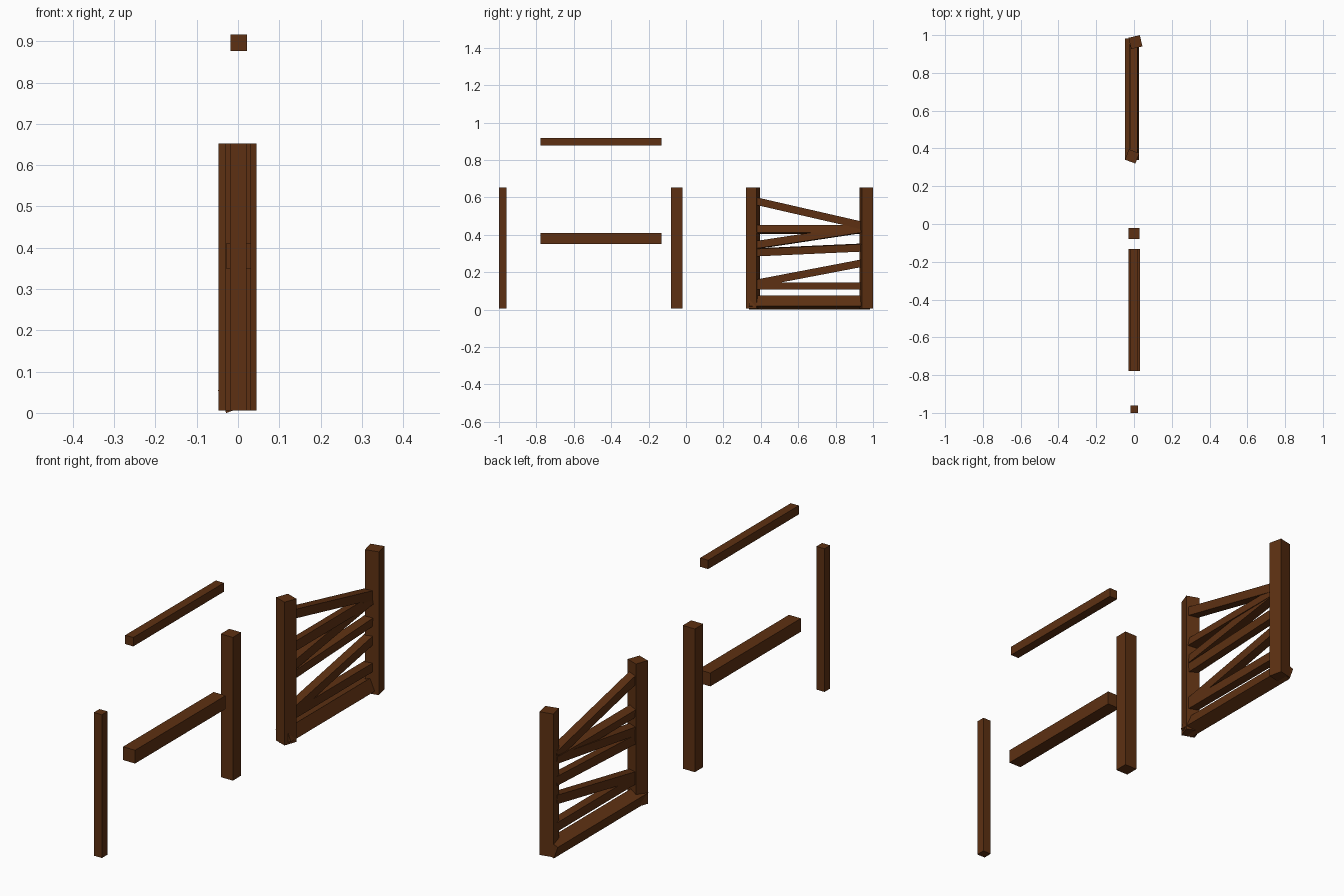
import bpy
from math import radians, atan2, hypot
from mathutils import Matrix, Vector

if "Cube" in bpy.data.objects:
    bpy.data.objects.remove(bpy.data.objects["Cube"])

wood = bpy.data.materials.new("dark_brown_wood")
wood.diffuse_color = (0.11, 0.03, 0.006, 1)
wood.use_nodes = True
wood.node_tree.nodes["Principled BSDF"].inputs["Base Color"].default_value = wood.diffuse_color


def box(name, size, matrix):
    """Square-edged timber with the given size, placed by a matrix."""
    bpy.ops.mesh.primitive_cube_add(size=1)
    ob = bpy.context.object
    ob.name = name
    ob.data.transform(matrix @ Matrix.Diagonal((*size, 1)))
    ob.data.materials.append(wood)
    return ob


def post(name, x, y, width, turn=0):
    m = Matrix.Translation((x, y, 0.329)) @ Matrix.Rotation(radians(turn), 4, 'Z')
    return box(name, (width, width, 0.646), m)


def rail(name, x, start, end, width, roll=0):
    """Timber running along y between two (y, z) points, rolled about its length."""
    dy, dz = end[0] - start[0], end[1] - start[1]
    mid = Vector((x, (start[0] + end[0]) / 2, (start[1] + end[1]) / 2))
    m = (Matrix.Translation(mid) @ Matrix.Rotation(atan2(dz, dy), 4, 'X')
         @ Matrix.Rotation(radians(roll), 4, 'Y'))
    return box(name, (width, hypot(dy, dz), width), m)


# Loose separate timbers
post("thin_post", 0.001, -0.98, 0.04)
post("thick_post", 0.0, -0.05, 0.06)
rail("thin_rail", 0.002, (-0.778, 0.896), (-0.132, 0.896), 0.04)
rail("thick_rail", 0.001, (-0.778, 0.38), (-0.132, 0.38), 0.06)

# Assembled fence panel: two twisted posts and a rolled bottom beam
post("panel_near_post", -0.010, 0.358, 0.059, -20)
post("panel_far_post", 0.008, 0.963, 0.061, 13)
rail("panel_bottom_beam", -0.011, (0.338, 0.0375), (0.983, 0.0375), 0.059, -20)

# Crooked slats: height at the near post, height at the far post, roll
slats = [(0.58, 0.448, 0), (0.428, 0.428, -10), (0.345, 0.432, -5),
         (0.306, 0.332, 5), (0.14, 0.25, 0), (0.126, 0.126, 0)]
for i, (z0, z1, roll) in enumerate(slats):
    rail(f"panel_slat_{i + 1}", -0.002, (0.375, z0), (0.95, z1), 0.04, roll)
